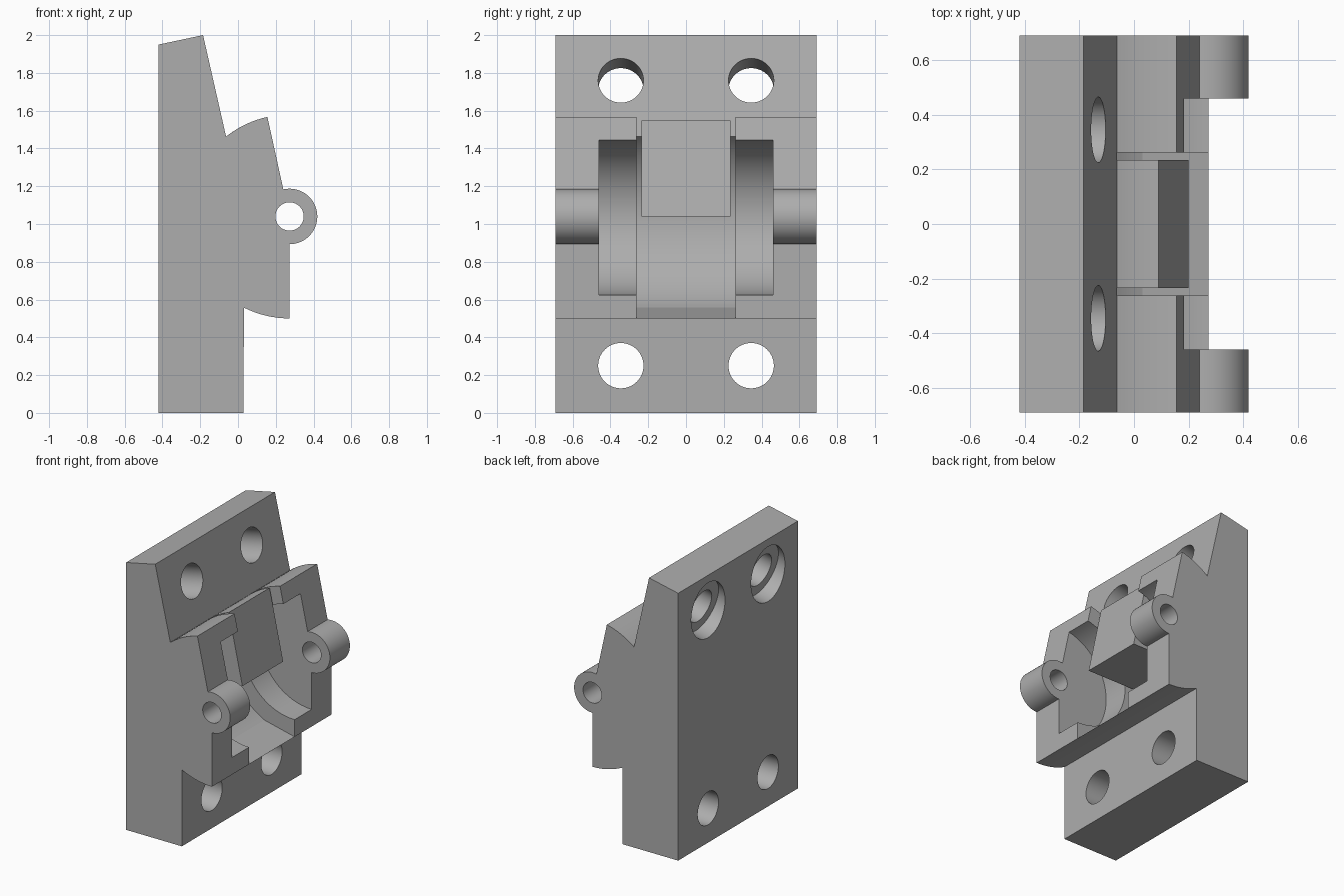
import bpy, bmesh
from math import sin, cos, radians, atan2, degrees, hypot
from mathutils import Matrix, Vector

old = bpy.data.objects.get("Cube")
if old:
    bpy.data.objects.remove(old)

HALF = 0.69                  # half width of the bracket
CX, CZ = 0.273, 1.04         # pivot axis
DRUM, RECESS, LUG, PIN = 0.54, 0.415, 0.147, 0.075

grey = bpy.data.materials.new("plain grey")
grey.use_nodes = True
grey.diffuse_color = (0.42, 0.42, 0.42, 1)
grey.node_tree.nodes["Principled BSDF"].inputs["Base Color"].default_value = (0.42, 0.42, 0.42, 1)


def arc(r, a0, a1, n):
    """Points on a circle about the pivot axis, angles in degrees."""
    return [(CX + r * cos(radians(a0 + (a1 - a0) * i / n)),
             CZ + r * sin(radians(a0 + (a1 - a0) * i / n))) for i in range(n + 1)]


def angle_to(x, z):
    return degrees(atan2(z - CZ, x - CX)) % 360


def extrude(name, profile, y0, y1):
    """Extrude an (x, z) profile along y."""
    bm = bmesh.new()
    face = bm.faces.new([bm.verts.new((x, y0, z)) for x, z in profile])
    moved = bmesh.ops.extrude_face_region(bm, geom=[face])["geom"]
    verts = [v for v in moved if isinstance(v, bmesh.types.BMVert)]
    bmesh.ops.translate(bm, verts=verts, vec=(0, y1 - y0, 0))
    bmesh.ops.recalc_face_normals(bm, faces=bm.faces)
    return finish(name, bm)


def rod(name, centre, axis, r, length):
    """Cylinder centred on a point along any axis."""
    bm = bmesh.new()
    turn = Vector(axis).to_track_quat('Z', 'Y').to_matrix().to_4x4()
    bmesh.ops.create_cone(bm, cap_ends=True, segments=64, radius1=r, radius2=r,
                          depth=length, matrix=Matrix.Translation(centre) @ turn)
    return finish(name, bm)


def finish(name, bm):
    mesh = bpy.data.meshes.new(name)
    bm.to_mesh(mesh)
    bm.free()
    mesh.materials.append(grey)
    ob = bpy.data.objects.new(name, mesh)
    bpy.context.collection.objects.link(ob)
    return ob


def combine(target, tool, operation='DIFFERENCE'):
    mod = target.modifiers.new("combine", 'BOOLEAN')
    mod.operation, mod.solver, mod.object = operation, 'EXACT', tool
    bpy.context.view_layer.objects.active = target
    bpy.ops.object.modifier_apply(modifier=mod.name)
    bpy.data.objects.remove(tool)


# Key corners where the drum-shaped ears meet the plate
low, high = angle_to(0.03, 0.556), angle_to(-0.065, 1.465)
ear_top = angle_to(0.155, 1.57)

# Mounting plate with ears and lugs, as one outline
outline = [(-0.42, 0), (0.03, 0)]
outline += arc(DRUM, low, 270, 8)
outline += arc(LUG, -90, 103, 32)
outline += arc(DRUM, ear_top, high, 8)
outline += [(-0.185, 2.0), (-0.42, 1.95)]
bracket = extrude("bracket", outline, -HALF, HALF)

# Centre channel between the ears
channel = arc(DRUM, low, high, 40) + [(-0.065, 1.8), (0.7, 1.8), (0.7, 0.4)]
combine(bracket, extrude("channel_cutter", channel, -0.262, 0.262))

# Round recess inside the ears, then the pin hole through the lugs
combine(bracket, rod("recess_cutter", (CX, 0, CZ), (0, 1, 0), RECESS, 0.92))
combine(bracket, rod("pin_cutter", (CX, 0, CZ), (0, 1, 0), PIN, 2))

# Hanging block in the middle of the channel
block = arc(DRUM, high, angle_to(0.09, 1.55), 8)
block += [(0.20, CZ), (-0.34, CZ), (-0.34, 1.40)]
combine(bracket, extrude("centre_block", block, -0.235, 0.235), 'UNION')

# Screw holes: straight below, tilted and counterbored above
tilt = Vector((0.976, 0, 0.218)).normalized()
for side in (-1, 1):
    y = side * 0.345
    combine(bracket, rod("lower_hole_cutter", (-0.2, y, 0.25), (1, 0, 0), 0.12, 0.8))
    back = Vector((-0.42, y, 1.695))
    combine(bracket, rod("upper_hole_cutter", back + tilt * 0.15, tilt, 0.12, 0.9))
    combine(bracket, rod("counterbore_cutter", back - tilt * 0.14, tilt, 0.195, 0.4))

bpy.ops.object.select_all(action='DESELECT')
bracket.select_set(True)
bpy.context.view_layer.objects.active = bracket
bpy.ops.object.shade_smooth_by_angle(angle=radians(25))
